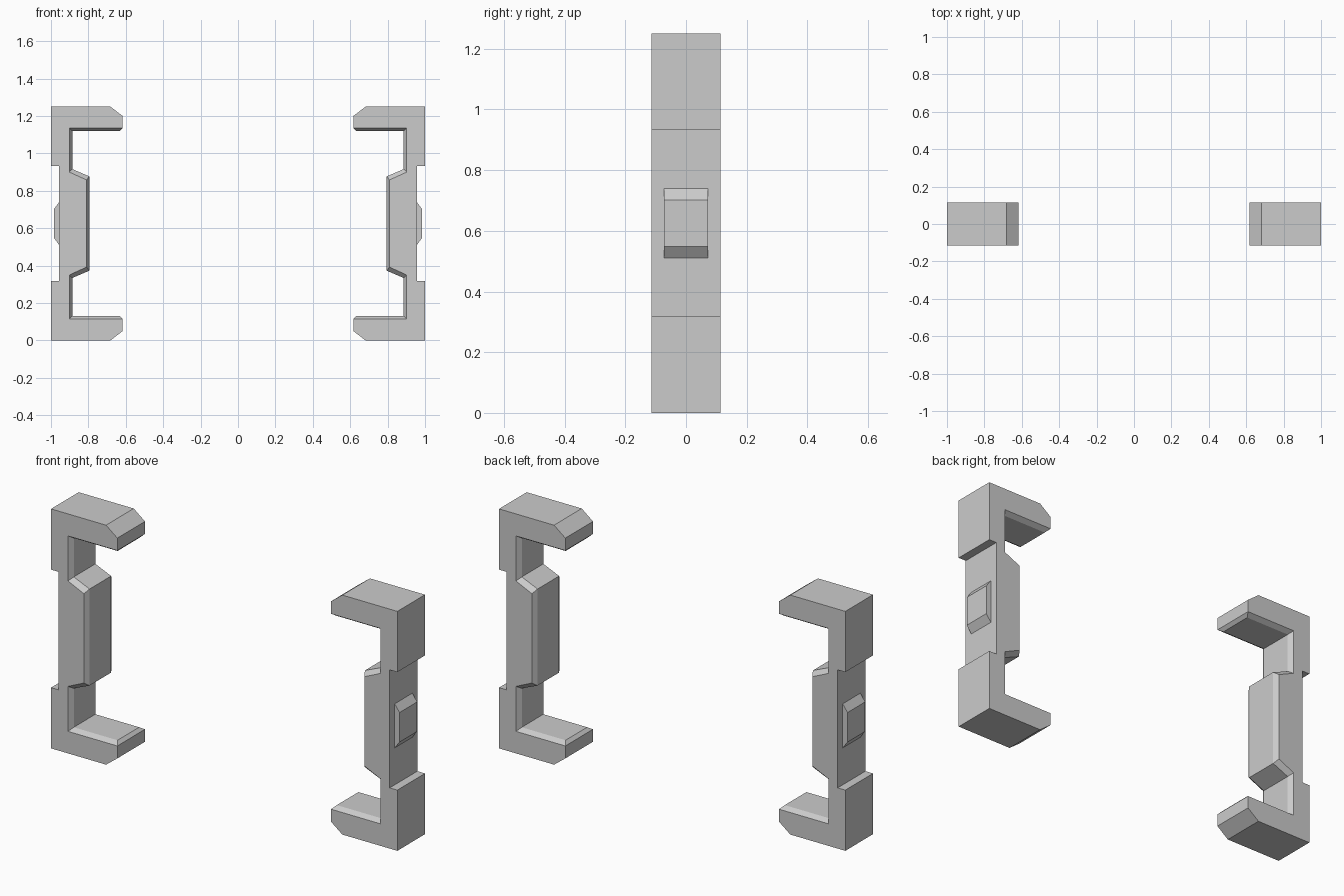
import bpy, bmesh

if "Cube" in bpy.data.objects:
    bpy.data.objects.remove(bpy.data.objects["Cube"])

MID = 0.625  # height of the horizontal symmetry plane


def mirrored(half):
    """Close a lower-half x/z outline by reflecting it about MID."""
    return half + [(x, 2 * MID - z) for x, z in reversed(half)]


def loft(name, sections):
    """Skin a list of (y, outline) sections and mirror the solid to the left side."""
    bm = bmesh.new()
    rings = [[bm.verts.new((x, y, z)) for x, z in pts] for y, pts in sections]
    n = len(rings[0])
    for a, b in zip(rings, rings[1:]):
        for i in range(n):
            j = (i + 1) % n
            bm.faces.new((a[i], a[j], b[j], b[i]))
    bm.faces.new(rings[0])
    bm.faces.new(rings[-1])
    bmesh.ops.remove_doubles(bm, verts=bm.verts, dist=1e-5)
    bmesh.ops.dissolve_limit(bm, angle_limit=0.01, verts=bm.verts, edges=bm.edges)
    bmesh.ops.recalc_face_normals(bm, faces=bm.faces)
    mesh = bpy.data.meshes.new(name)
    bm.to_mesh(mesh)
    bm.free()
    obj = bpy.data.objects.new(name, mesh)
    bpy.context.collection.objects.link(obj)
    mod = obj.modifiers.new("Mirror", 'MIRROR')
    mod.use_axis[0] = True
    mod.use_mirror_merge = False
    return obj


# C-shaped bracket: shared outer outline, inner outline with bevelled side edges
outer = [(0.956, 0.317), (1, 0.317), (1, 0), (0.682, 0), (0.617, 0.05), (0.617, 0.115)]
side = mirrored(outer + [(0.617, 0.115), (0.902, 0.115), (0.902, 0.35), (0.81, 0.392)])
core = mirrored(outer + [(0.633, 0.131), (0.886, 0.131), (0.886, 0.334), (0.795, 0.373)])
loft("bracket", [(-0.114, side), (-0.089, core), (0.089, core), (0.114, side)])

# Raised grip pad on the outer recess, sloped at top and bottom
pad = mirrored([(0.945, 0.51), (0.956, 0.51), (0.984, 0.548)])
loft("grip_pad", [(-0.073, pad), (0.073, pad)])
